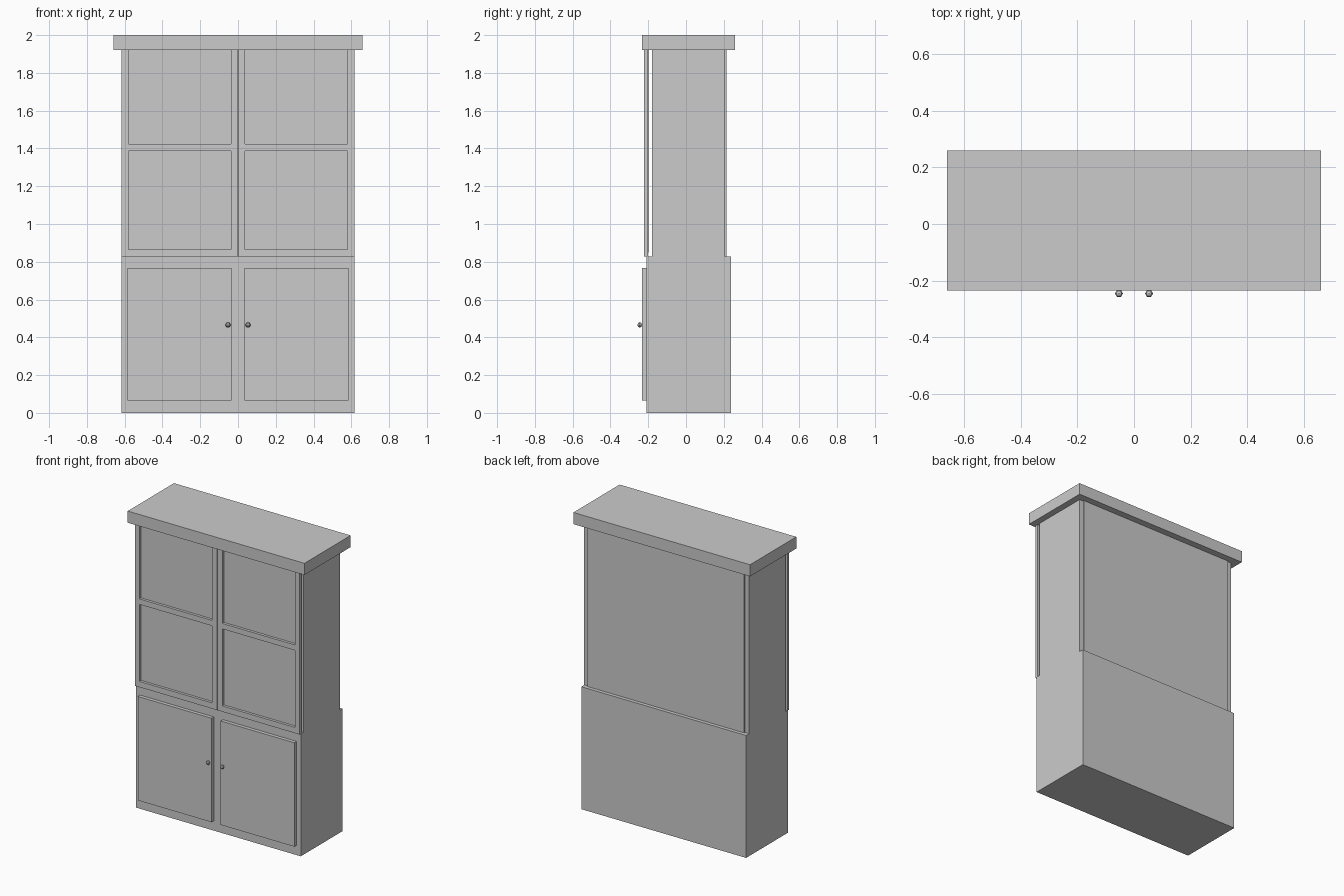
import bpy, math

if "Cube" in bpy.data.objects:
    bpy.data.objects.remove(bpy.data.objects["Cube"])

# One plain grey for the whole cabinet
grey = bpy.data.materials.new("plain grey")
grey.diffuse_color = (0.6, 0.6, 0.6, 1.0)
grey.use_nodes = True
grey.node_tree.nodes["Principled BSDF"].inputs["Base Color"].default_value = grey.diffuse_color


def mesh_object(name, verts, faces):
    mesh = bpy.data.meshes.new(name)
    mesh.from_pydata(verts, [], faces)
    mesh.materials.append(grey)
    obj = bpy.data.objects.new(name, mesh)
    bpy.context.collection.objects.link(obj)
    return obj


def boxes(name, *bounds):
    """One object made of boxes, each (x0, x1, y0, y1, z0, z1)."""
    verts, faces = [], []
    for x0, x1, y0, y1, z0, z1 in bounds:
        n = len(verts)
        verts += [(x, y, z) for z in (z0, z1)
                  for x, y in ((x0, y0), (x1, y0), (x1, y1), (x0, y1))]
        faces += [[n + i for i in f] for f in
                  ((0, 3, 2, 1), (4, 5, 6, 7), (0, 1, 5, 4),
                   (1, 2, 6, 5), (2, 3, 7, 6), (3, 0, 4, 7))]
    return mesh_object(name, verts, faces)


W = 0.616          # half width of the cabinet
SPLIT = 0.827      # top of the lower cabinet
CORNICE = 1.921    # underside of the cornice

# Main bodies
boxes("lower_cabinet", (-W, W, -0.21, 0.238, 0, SPLIT))
boxes("upper_cabinet", (-W, W, -0.181, 0.207, SPLIT, CORNICE))
boxes("back_panel", (-0.585, 0.585, 0.207, 0.214, SPLIT, CORNICE))
boxes("cornice", (-0.66, 0.66, -0.234, 0.259, CORNICE, 2.0))

for side, s in (("left", -1), ("right", 1)):
    def span(a, b):
        return sorted((s * a, s * b))

    # Lower door slab
    boxes(side + "_lower_door", (*span(0.034, 0.585), -0.234, -0.21, 0.066, 0.768))

    # Upper door: two stiles, a bottom rail and a middle rail
    y = (-0.222, -0.201)
    boxes(side + "_upper_door_frame",
          (*span(0.003, 0.038), *y, SPLIT, CORNICE),
          (*span(0.581, W), *y, SPLIT, CORNICE),
          (*span(0.038, 0.581), *y, SPLIT, 0.866),
          (*span(0.038, 0.581), *y, 1.386, 1.423))

    # Recessed pane behind the frame
    boxes(side + "_upper_door_pane",
          (*span(0.025, 0.592), -0.204, -0.199, 0.85, CORNICE))

    # Faceted knob
    bpy.ops.mesh.primitive_uv_sphere_add(
        segments=6, ring_count=4, radius=0.014,
        location=(s * 0.053, -0.245, 0.466), rotation=(0, 0, math.radians(30)))
    knob = bpy.context.object
    knob.name = side + "_knob"
    knob.data.materials.append(grey)
